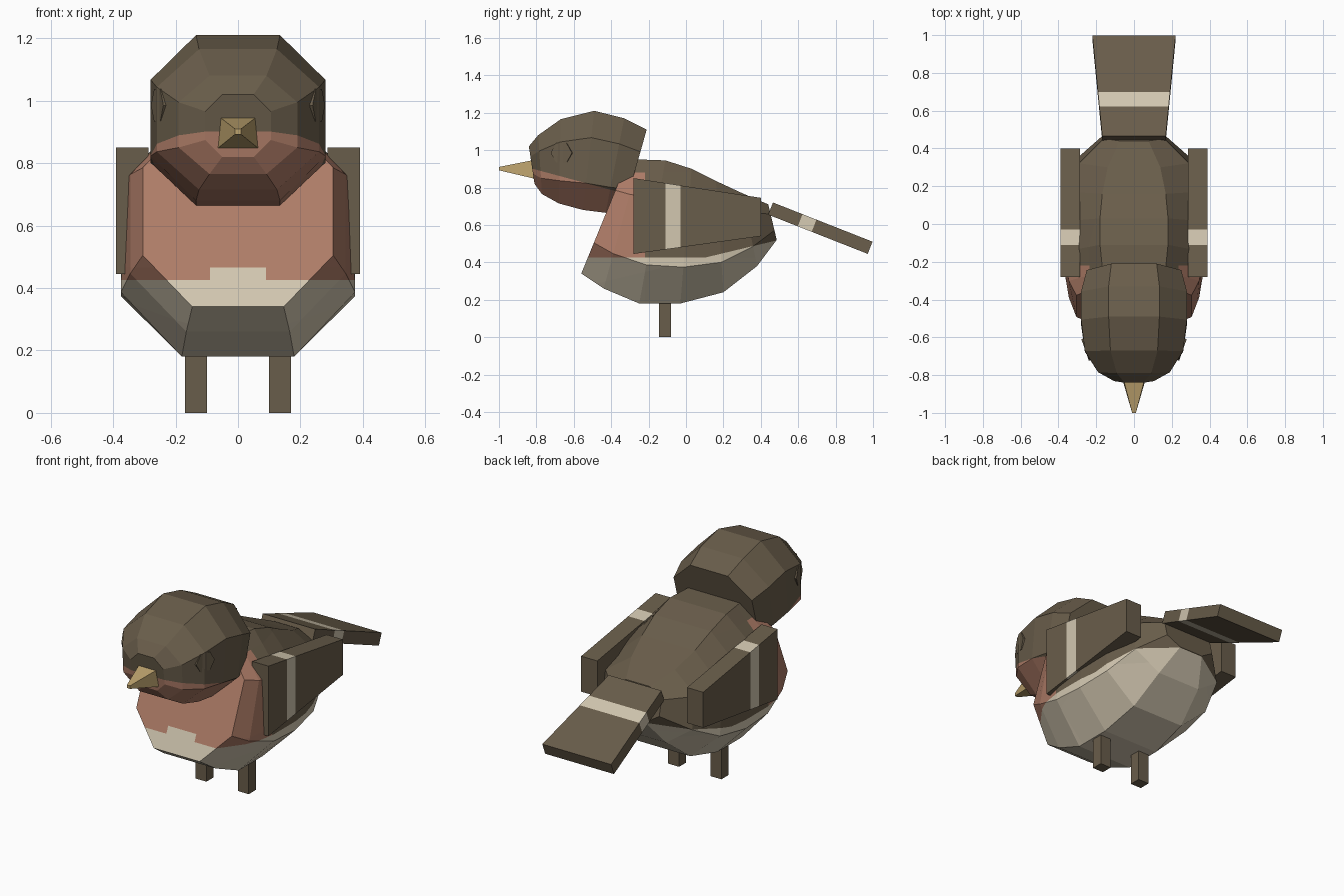
import bpy, bmesh, math
from mathutils import Vector, Matrix

if "Cube" in bpy.data.objects:
    bpy.data.objects.remove(bpy.data.objects["Cube"])


def material(name, rgb):
    m = bpy.data.materials.new(name)
    m.use_nodes = True
    m.diffuse_color = (*rgb, 1)
    m.node_tree.nodes["Principled BSDF"].inputs["Base Color"].default_value = (*rgb, 1)
    return m


BROWN, PINK, CREAM, GOLD = range(4)
MATS = [material("feather_brown", (0.141, 0.109, 0.069)),
        material("breast_pink", (0.43, 0.205, 0.138)),
        material("belly_cream", (0.645, 0.57, 0.435)),
        material("beak_gold", (0.51, 0.366, 0.155))]


def finish(bm, name, rule, cuts=()):
    """Cut the mesh along colour borders, then colour each face by a rule."""
    for point, normal in cuts:
        geom = bm.verts[:] + bm.edges[:] + bm.faces[:]
        bmesh.ops.bisect_plane(bm, geom=geom, dist=1e-5, plane_co=point, plane_no=normal)
    bmesh.ops.recalc_face_normals(bm, faces=bm.faces)
    for f in bm.faces:
        f.material_index = rule(f.calc_center_median())
    me = bpy.data.meshes.new(name)
    bm.to_mesh(me)
    bm.free()
    for m in MATS:
        me.materials.append(m)
    ob = bpy.data.objects.new(name, me)
    bpy.context.collection.objects.link(ob)
    return ob


def loft(rings):
    """Skin a list of closed rings and cap both ends."""
    bm = bmesh.new()
    loops = [[bm.verts.new(p) for p in ring] for ring in rings]
    n = len(loops[0])
    for a, b in zip(loops, loops[1:]):
        for i in range(n):
            j = (i + 1) % n
            bm.faces.new((a[i], a[j], b[j], b[i]))
    bm.faces.new(loops[0])
    bm.faces.new(loops[-1])
    return bm


def octagon(bottom, top, w):
    """Tilted eight-sided section from its bottom and top (y, z) and half width."""
    lo, hi = Vector((0, *bottom)), Vector((0, *top))
    half = [(0.48, 0), (1, 0.27), (1, 0.73), (0.48, 1)]
    shape = half + [(-s, t) for s, t in reversed(half)]
    return [lo.lerp(hi, t) + Vector((s * w, 0, 0)) for s, t in shape]


def box(x0, x1, y0, y1, z0, z1):
    return loft([[(x0, y0, z), (x1, y0, z), (x1, y1, z), (x0, y1, z)] for z in (z0, z1)])


def plain(colour):
    return lambda c: colour


# Body: brown back, pink breast, cream belly
body = loft([octagon(*s) for s in (
    ((-0.56, 0.34), (-0.31, 0.95), 0.305),
    ((-0.44, 0.26), (-0.25, 0.95), 0.345),
    ((-0.25, 0.18), (-0.11, 0.945), 0.375),
    ((-0.03, 0.18), (0.03, 0.90), 0.375),
    ((0.20, 0.24), (0.16, 0.835), 0.35),
    ((0.38, 0.38), (0.30, 0.77), 0.29),
    ((0.485, 0.52), (0.44, 0.71), 0.16))])


def body_colour(c):
    belly = 0.425 + 0.24 * max(0, c.y - 0.1)
    if c.z < belly or (c.z < 0.465 and abs(c.x) < 0.09 and c.y < -0.45):
        return CREAM
    return PINK if c.y < -0.22 and c.z < 0.88 else BROWN


finish(body, "body", body_colour, [
    ((0, 0, 0.425), (0, 0, 1)), ((0, 0.1, 0.425), (0, -0.24, 1)),
    ((0, 0, 0.465), (0, 0, 1)), ((0.09, 0, 0), (1, 0, 0)), ((-0.09, 0, 0), (1, 0, 0)),
    ((0, -0.22, 0), (0, 1, 0)), ((0, 0, 0.88), (0, 0, 1))])

# Head: brown with pink throat
head = loft([octagon(*s) for s in (
    ((-0.81, 0.82), (-0.84, 1.02), 0.105),
    ((-0.77, 0.765), (-0.79, 1.08), 0.19),
    ((-0.68, 0.715), (-0.67, 1.165), 0.26),
    ((-0.55, 0.68), (-0.49, 1.21), 0.28),
    ((-0.43, 0.665), (-0.33, 1.17), 0.28),
    ((-0.335, 0.67), (-0.21, 1.11), 0.25))])
finish(head, "head",
       lambda c: PINK if c.z < 0.895 - 0.27 * (c.y + 0.8) and c.y < -0.33 else BROWN,
       [((0, -0.8, 0.895), (0, 0.27, 1))])

# Beak: four-sided taper
finish(loft([[(-a, y, z0), (a, y, z0), (b, y, z1), (-b, y, z1)] for y, z0, z1, a, b in (
    (-0.80, 0.845, 0.95, 0.068, 0.062), (-1.0, 0.892, 0.91, 0.01, 0.01))]),
    "beak", plain(GOLD))

# Tail: flared slab with a pale band, sloping down
tail = loft([[(-w, y, -0.07), (w, y, -0.07), (w, y, 0), (-w, y, 0)]
             for y, w in ((0, 0.168), (0.572, 0.22))])
tail_ob = finish(tail, "tail", lambda c: CREAM if 0.17 < c.y < 0.25 else BROWN,
                 [((0, y, 0), (0, 1, 0)) for y in (0.17, 0.25)])
tail_ob.matrix_world = Matrix.Translation((0, 0.465, 0.72)) @ Matrix.Rotation(math.radians(-21.5), 4, "X")

for side, s in (("left", 1), ("right", -1)):
    # Wing: tapered slab with a pale band
    wing = loft([[(s * x, -0.28, 0.445), (s * x, 0.40, 0.54), (s * x, 0.40, 0.745),
                  (s * x, -0.28, 0.85)] for x in (0.287, 0.39)])
    finish(wing, side + "_wing", lambda c: CREAM if -0.11 < c.y < -0.03 else BROWN,
           [((0, y, 0), (0, 1, 0)) for y in (-0.11, -0.03)])

    # Leg
    finish(box(s * 0.10, s * 0.17, -0.145, -0.08, 0, 0.25), side + "_leg", plain(BROWN))

    # Eye: six-sided disc turned slightly forward
    eye = bmesh.new()
    bmesh.ops.create_cone(eye, cap_ends=True, segments=6, radius1=0.06, radius2=0.06, depth=0.04)
    eye.transform(Matrix.Rotation(math.radians(30), 4, "Z"))
    eye_ob = finish(eye, side + "_eye", plain(BROWN))
    turn = Vector((s, -0.35, 0)).to_track_quat("Z", "Y").to_matrix().to_4x4()
    eye_ob.matrix_world = Matrix.Translation((s * 0.24, -0.66, 0.985)) @ turn
